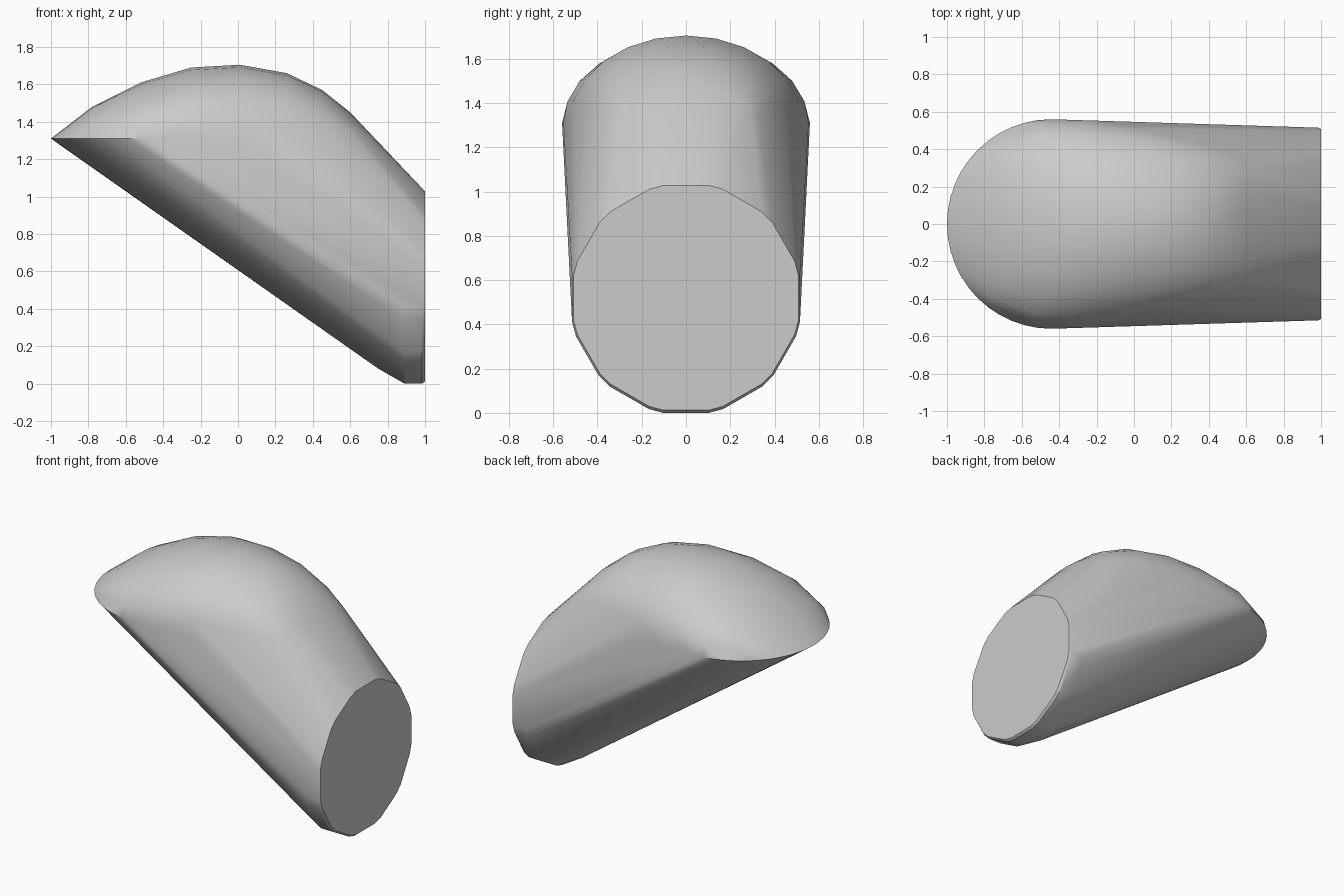
import bpy, bmesh, math

cube = bpy.data.objects.get("Cube")
if cube:
    bpy.data.objects.remove(cube, do_unlink=True)

RIM_Z = 1.31     # height of the dome rim
WIDE_X = -0.44   # where the dome is widest
HALF_W = 0.56

# Centre line of the dome, from rear tip to the start of the sloping tube
ridge = [(-1, 1.31), (-.78, 1.48), (-.52, 1.61), (-.25, 1.69), (.01, 1.705),
         (.26, 1.66), (.45, 1.57), (.6, 1.45)]


def dome_section(x, top, steps=12):
    """Half-elliptical cross-section of the dome at x."""
    reach = 0.56 if x < WIDE_X else 1.3
    w = HALF_W * math.sqrt(max(0, 1 - ((x - WIDE_X) / reach) ** 2))
    angles = [math.pi * i / steps for i in range(steps + 1)]
    return [(x, w * math.cos(a), RIM_Z + (top - RIM_Z) * math.sin(a)) for a in angles]


def end_ring(x, apothem, centre_z):
    """Twelve-sided ring with clipped corners, standing across x."""
    half = apothem * 0.2
    points = []
    for i in range(12):
        a = i * math.pi / 6
        for s in (-half, half):
            points.append((x, apothem * math.cos(a) - s * math.sin(a),
                           centre_z + apothem * math.sin(a) + s * math.cos(a)))
    return points


points = []
for x, top in ridge:
    points += dome_section(x, top)
# Round rim of the dome's rear half
for i in range(25):
    a = math.pi / 2 + math.pi * i / 24
    points.append((WIDE_X + HALF_W * math.cos(a), HALF_W * math.sin(a), RIM_Z))
# Flat end, its small bevel, and the rounded heel below
points += end_ring(1, .508, .52)
points += end_ring(.985, .515, .515)
points += end_ring(.89, .515, .515)
points += end_ring(.75, .435, .515)

# Skin everything with one convex shell
bm = bmesh.new()
for p in points:
    bm.verts.new(p)
bmesh.ops.remove_doubles(bm, verts=bm.verts, dist=0.002)
hull = bmesh.ops.convex_hull(bm, input=bm.verts)
inside = {g for g in hull["geom_interior"] + hull["geom_unused"]
          if isinstance(g, bmesh.types.BMVert)}
bmesh.ops.delete(bm, geom=list(inside), context="VERTS")
bmesh.ops.dissolve_limit(bm, angle_limit=math.radians(0.5),
                         verts=bm.verts, edges=bm.edges)
bmesh.ops.recalc_face_normals(bm, faces=bm.faces)

mesh = bpy.data.meshes.new("domed_tube")
bm.to_mesh(mesh)
bm.free()
body = bpy.data.objects.new("domed_tube", mesh)
bpy.context.collection.objects.link(body)

# Plain grey finish
grey = bpy.data.materials.new("light_grey")
grey.use_nodes = True
colour = (0.6, 0.6, 0.6, 1)
grey.diffuse_color = colour
grey.node_tree.nodes["Principled BSDF"].inputs["Base Color"].default_value = colour
mesh.materials.append(grey)

bpy.ops.object.select_all(action="DESELECT")
body.select_set(True)
bpy.context.view_layer.objects.active = body
bpy.ops.object.shade_smooth_by_angle(angle=math.radians(30))
